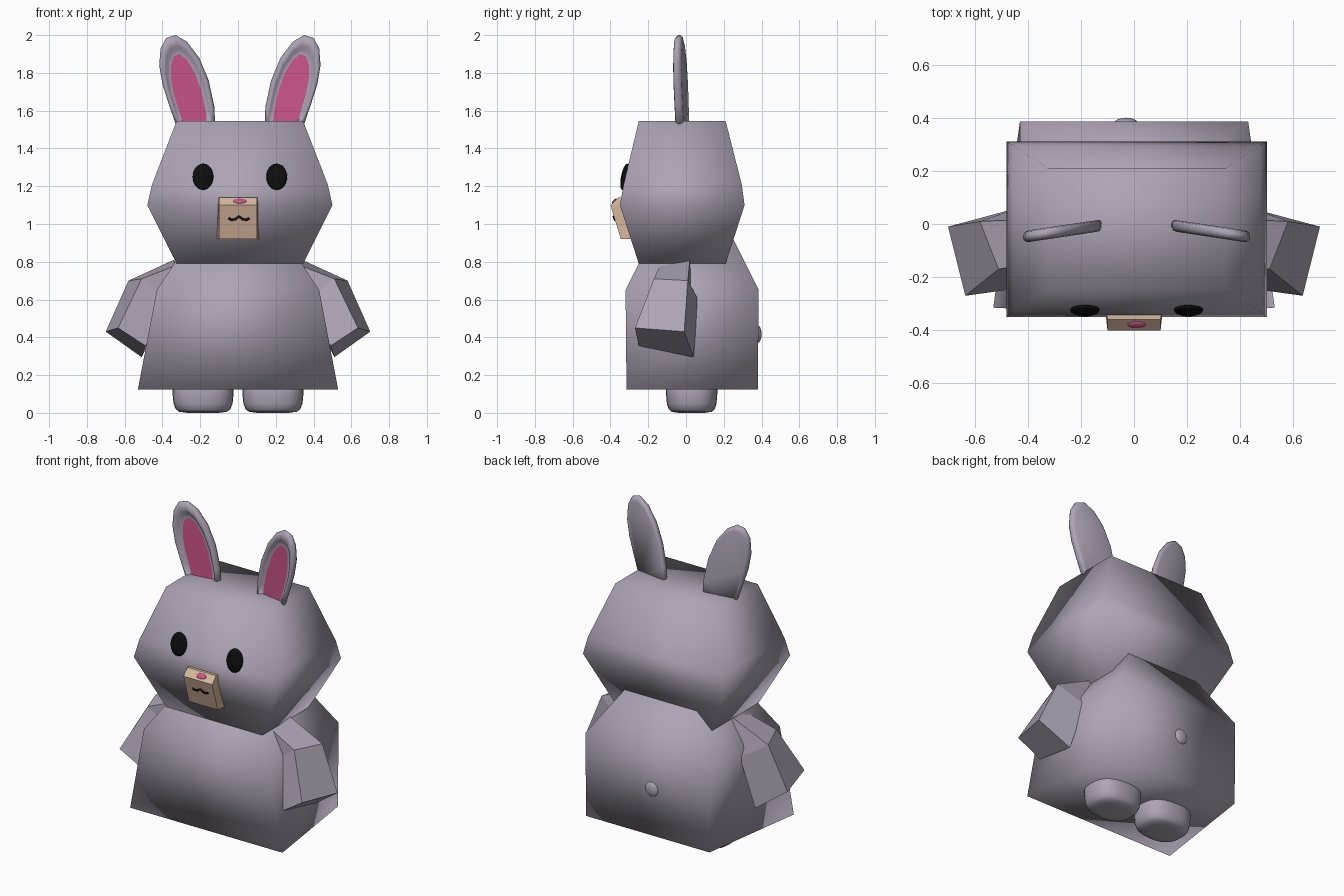
import bpy, bmesh, math
from mathutils import Vector

if "Cube" in bpy.data.objects:
    bpy.data.objects.remove(bpy.data.objects["Cube"])


def material(name, rgb):
    m = bpy.data.materials.new(name)
    m.use_nodes = True
    m.diffuse_color = (*rgb, 1)
    bsdf = m.node_tree.nodes["Principled BSDF"]
    bsdf.inputs["Base Color"].default_value = (*rgb, 1)
    bsdf.inputs["Roughness"].default_value = 0.8
    return m


FUR = material("lilac grey", (0.42, 0.37, 0.46))
PINK = material("pink", (0.60, 0.09, 0.25))
TAN = material("tan", (0.68, 0.48, 0.34))
BLACK = material("black", (0.004, 0.004, 0.004))
HEAD_X = 0.01  # the head sits slightly off the middle


def loft(name, rings, mats, smooth=True):
    """Skin a list of equal rings and cap both ends; a second material goes on the last cap."""
    bm = bmesh.new()
    loops = [[bm.verts.new(p) for p in ring] for ring in rings]
    n = len(loops[0])
    for a, b in zip(loops, loops[1:]):
        for i in range(n):
            j = (i + 1) % n
            bm.faces.new((a[i], a[j], b[j], b[i]))
    bm.faces.new(loops[0])
    end = bm.faces.new(loops[-1])
    end.material_index = len(mats) - 1
    bmesh.ops.recalc_face_normals(bm, faces=bm.faces)
    for f in bm.faces:
        f.smooth = smooth
    if len(mats) > 1:
        end.smooth = False
        for e in end.edges:
            e.smooth = False
    mesh = bpy.data.meshes.new(name)
    bm.to_mesh(mesh)
    bm.free()
    for m in mats:
        mesh.materials.append(m)
    ob = bpy.data.objects.new(name, mesh)
    bpy.context.collection.objects.link(ob)
    return ob


def box_ring(z, front_w, back_w, y0, y1, cx=0):
    return [(cx - front_w, y0, z), (cx + front_w, y0, z),
            (cx + back_w, y1, z), (cx - back_w, y1, z)]


def ellipsoid(name, loc, size, mat, tilt=0):
    bpy.ops.mesh.primitive_uv_sphere_add(segments=24, ring_count=12, location=loc,
                                         rotation=(tilt, 0, 0))
    ob = bpy.context.object
    ob.name = name
    ob.scale = size
    ob.data.materials.append(mat)
    bpy.ops.object.shade_smooth()
    return ob


# Body: wide skirt-like base, tapering up into the head
loft("body", [box_ring(0.125, 0.53, 0.43, -0.315, 0.38),
              box_ring(0.65, 0.43, 0.43, -0.32, 0.385),
              box_ring(0.92, 0.25, 0.25, -0.185, 0.25)], [FUR])

# Head: faceted box, widest at cheek height
loft("head", [box_ring(z, w, w, y0, y1, HEAD_X) for z, w, y0, y1 in (
    (0.79, 0.335, -0.25, 0.21), (1.10, 0.49, -0.35, 0.31),
    (1.21, 0.465, -0.33, 0.295), (1.545, 0.335, -0.25, 0.21))], [FUR])

# Ears: a leaf outline stepped inward to a sunken pink lining
EAR = [(0.13, 1.5), (0.135, 1.62), (0.165, 1.76), (0.215, 1.88), (0.28, 1.965),
       (0.34, 2.0), (0.39, 1.985), (0.42, 1.93), (0.427, 1.84), (0.41, 1.74),
       (0.375, 1.63), (0.33, 1.5)]
EAR_STEPS = [(0.3, 0.02), (0.1, 0.016), (0, 0.004), (0, -0.008), (0.12, -0.02),
             (0.35, -0.024), (0.55, -0.02), (0.75, -0.004), (1, -0.004)]


def ear_ring(side, inset, depth):
    axis = lambda z: 0.235 + 0.22 * (z - 1.5)
    ring = []
    for x, z in EAR:
        nz = 1.5 + (z - 1.5) * (1 - 0.2 * inset)
        nx = axis(nz) + (x - axis(z)) * (1 - 0.4 * inset)
        ring.append((HEAD_X + side * nx, depth - 0.025 - 0.15 * (nx - 0.28), nz))
    return ring


# Arms: bent, square-sectioned, running shoulder, elbow, hand
ARM = [[(0.34, 0.02, 0.81), (0.33, -0.14, 0.78), (0.25, -0.12, 0.65), (0.25, 0.04, 0.65)],
       [(0.58, 0.01, 0.70), (0.51, -0.17, 0.71), (0.36, -0.16, 0.60), (0.42, 0.065, 0.60)],
       [(0.70, -0.01, 0.43), (0.635, -0.27, 0.45), (0.49, -0.25, 0.355), (0.51, 0.04, 0.295)]]

# Feet: rounded stubs
FOOT = [(1, 0.2), (0.99, 0.1), (0.96, 0.05), (0.89, 0.02), (0.78, 0.006), (0.5, 0)]


def foot_ring(side, scale, z, n=28):
    ring = []
    for i in range(n):
        a = math.tau * i / n
        c, s = math.cos(a), math.sin(a)
        ring.append((side * 0.185 + 0.163 * scale * math.copysign(abs(c) ** 0.8, c),
                     0.03 + 0.137 * scale * math.copysign(abs(s) ** 0.8, s), z))
    return ring


for label, side in (("left", 1), ("right", -1)):
    loft(label + "_ear", [ear_ring(side, k, d) for k, d in EAR_STEPS], [FUR, PINK])
    loft(label + "_arm", [[(side * x, y, z) for x, y, z in r] for r in ARM], [FUR], False)
    loft(label + "_foot", [foot_ring(side, k, z) for k, z in FOOT], [FUR])
    ellipsoid(label + "_eye", (HEAD_X + side * 0.195, -0.324, 1.25),
              (0.055, 0.02, 0.071), BLACK, -0.2)

# Muzzle: small block with a sloping top and a receding chin
loft("muzzle", [box_ring(z, w, b, y0, -0.28) for z, w, b, y0 in (
    (0.92, 0.1, 0.113, -0.345), (1.10, 0.1, 0.113, -0.40),
    (1.14, 0.1, 0.11, -0.36))], [TAN], False)

# Nose on the muzzle's top slope
ellipsoid("nose", (0.01, -0.379, 1.121), (0.034, 0.007, 0.017), PINK, -0.78)

# Mouth: a thin wavy line lying on the muzzle front
curve = bpy.data.curves.new("mouth", "CURVE")
curve.dimensions = "3D"
curve.bevel_depth = 0.007
curve.bevel_resolution = 1
curve.use_fill_caps = True
spline = curve.splines.new("POLY")
points = [(-0.055, 1.031), (-0.04, 1.022), (-0.02, 1.025), (0, 1.04),
          (0.02, 1.025), (0.04, 1.022), (0.055, 1.031)]
spline.points.add(len(points) - 1)
for p, (x, z) in zip(spline.points, points):
    p.co = (x + 0.005, -0.40 + (1.10 - z) * 0.305, z, 1)
curve.materials.append(BLACK)
bpy.context.collection.objects.link(bpy.data.objects.new("mouth", curve))

# Tail: a tiny button at the back
ellipsoid("tail", (-0.03, 0.378, 0.417), (0.045, 0.022, 0.047), FUR)
